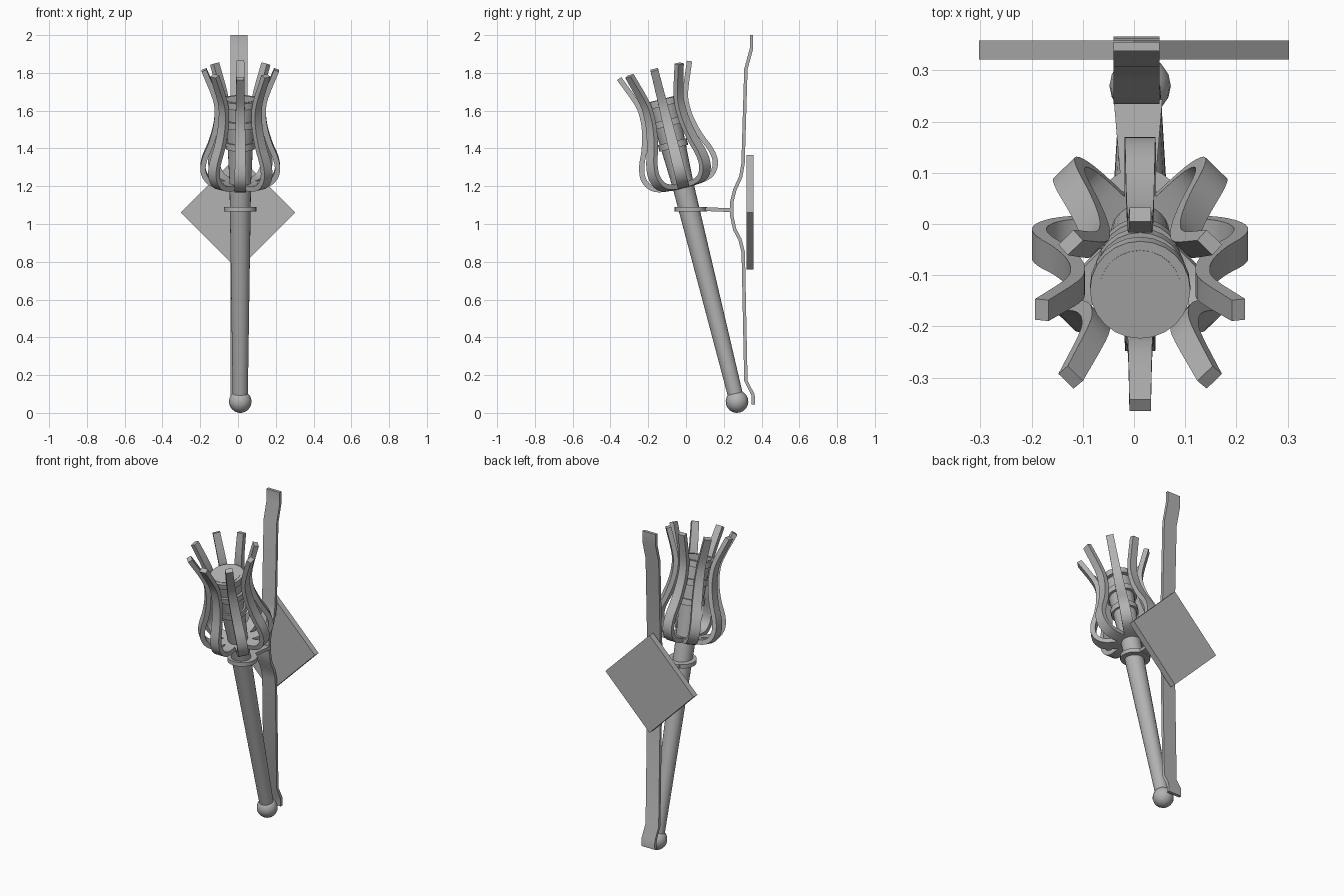
import bpy, bmesh, math
from mathutils import Matrix, Vector

cube = bpy.data.objects.get("Cube")
if cube:
    bpy.data.objects.remove(cube)

iron = bpy.data.materials.new("grey_iron")
iron.use_nodes = True
GREY = (0.45, 0.45, 0.45, 1)
iron.diffuse_color = GREY
iron.node_tree.nodes["Principled BSDF"].inputs["Base Color"].default_value = GREY

# The torch leans forward from its pommel
TORCH = Matrix.Translation((0.012, 0.27, 0.06)) @ Matrix.Rotation(math.radians(14), 4, "X")


def finish(bm, name, matrix=Matrix(), angle=35):
    bmesh.ops.recalc_face_normals(bm, faces=bm.faces)
    mesh = bpy.data.meshes.new(name)
    bm.to_mesh(mesh)
    bm.free()
    mesh.materials.append(iron)
    obj = bpy.data.objects.new(name, mesh)
    bpy.context.collection.objects.link(obj)
    obj.matrix_world = matrix
    bpy.ops.object.select_all(action="DESELECT")
    obj.select_set(True)
    bpy.context.view_layer.objects.active = obj
    bpy.ops.object.shade_smooth_by_angle(angle=math.radians(angle))
    return obj


def lathe(name, profile, sides, matrix=Matrix(), closed=False):
    """Spin (radius, height) points around z; open profiles get end caps."""
    bm = bmesh.new()
    rings = []
    for r, z in profile:
        rings.append([bm.verts.new((r * math.cos(a), r * math.sin(a), z))
                      for a in (math.tau * i / sides for i in range(sides))])
    pairs = list(zip(rings, rings[1:]))
    if closed:
        pairs.append((rings[-1], rings[0]))
    else:
        bm.faces.new(rings[0])
        bm.faces.new(rings[-1])
    for a, b in pairs:
        for i in range(sides):
            j = (i + 1) % sides
            bm.faces.new((a[i], a[j], b[j], b[i]))
    return finish(bm, name, matrix)


def smooth_path(points, steps):
    """Catmull-Rom curve through the points."""
    pts = [Vector(p) for p in points]
    pts = [2 * pts[0] - pts[1]] + pts + [2 * pts[-1] - pts[-2]]
    out = []
    for a, b, c, d in zip(pts, pts[1:], pts[2:], pts[3:]):
        for k in range(steps):
            t = k / steps
            out.append(0.5 * (2 * b + (c - a) * t + (2 * a - 5 * b + 4 * c - d) * t * t
                              + (3 * b - a - 3 * c + d) * t ** 3))
    return out + [pts[-2]]


def strap(name, path, width, thick, matrix):
    """Bent flat bar along a (y, z) path; width(t) runs along x."""
    bm = bmesh.new()
    rings = []
    last = len(path) - 1
    for i, p in enumerate(path):
        d = (path[min(i + 1, last)] - path[max(i - 1, 0)]).normalized()
        n = Vector((d.y, -d.x)) * thick / 2
        w = width(i / last) / 2
        rings.append([bm.verts.new((x, q.x, q.y))
                      for x, q in ((-w, p - n), (w, p - n), (w, p + n), (-w, p + n))])
    for a, b in zip(rings, rings[1:]):
        for i in range(4):
            j = (i + 1) % 4
            bm.faces.new((a[i], a[j], b[j], b[i]))
    bm.faces.new(rings[0])
    bm.faces.new(rings[-1])
    return finish(bm, name, matrix)


# Pommel ball
bm = bmesh.new()
bmesh.ops.create_uvsphere(bm, u_segments=16, v_segments=10, radius=0.06)
finish(bm, "pommel", TORCH)

# Tapered handle and stepped torch head
lathe("handle", [(0.04, 0.03), (0.057, 1.19)], 24, TORCH)
lathe("torch_head", [(0.057, 1.19), (0.08, 1.65)], 24, TORCH)
for i, s in enumerate((1.4, 1.52, 1.63)):
    r = 0.078 + 0.01 * i
    lathe(f"head_band_{i + 1}", [(0.06, s - 0.018), (r, s - 0.018), (r, s + 0.018), (0.06, s + 0.018)],
          24, TORCH, closed=True)

# Eight curved prongs forming the basket
prong_path = smooth_path([(0.04, 1.178), (0.13, 1.188), (0.175, 1.215), (0.197, 1.265), (0.188, 1.33),
                          (0.155, 1.41), (0.13, 1.5), (0.122, 1.58), (0.133, 1.66), (0.192, 1.81)], 3)
for i in range(8):
    turn = Matrix.Rotation(math.tau * i / 8, 4, "Z")
    strap(f"prong_{i + 1}", prong_path, lambda t: 0.062 - 0.02 * t ** 2, 0.028, TORCH @ turn)

# Wall bracket: bent back bar
bar_path = [Vector(p) for p in (
    (0.357, 0.045), (0.355, 0.095), (0.317, 0.17), (0.303, 0.85), (0.285, 0.92), (0.258, 0.97),
    (0.243, 1.04), (0.243, 1.12), (0.258, 1.18), (0.29, 1.25), (0.302, 1.32), (0.317, 1.82),
    (0.347, 1.93), (0.347, 2.0))]
strap("back_bar", bar_path, lambda t: 0.09, 0.018, Matrix.Translation((0.005, 0, 0)))

# Collar ring and its arm
lathe("collar_ring", [(0.05, 1.067), (0.085, 1.067), (0.085, 1.091), (0.05, 1.091)], 24,
      Matrix.Translation((0.012, 0.025, 0)), closed=True)
arm_path = [Vector((0.095, 1.079)), Vector((0.243, 1.073))]
strap("collar_arm", arm_path, lambda t: 0.07 + 0.025 * t, 0.02, Matrix.Translation((0.008, 0, 0)))

# Diamond wall plate
bm = bmesh.new()
side = 0.303 * math.sqrt(2)
bmesh.ops.create_cube(bm, size=1, matrix=Matrix.Translation((0, 0.34, 1.062))
                      @ Matrix.Rotation(math.pi / 4, 4, "Y") @ Matrix.Diagonal((side, 0.037, side, 1)))
finish(bm, "wall_plate")
